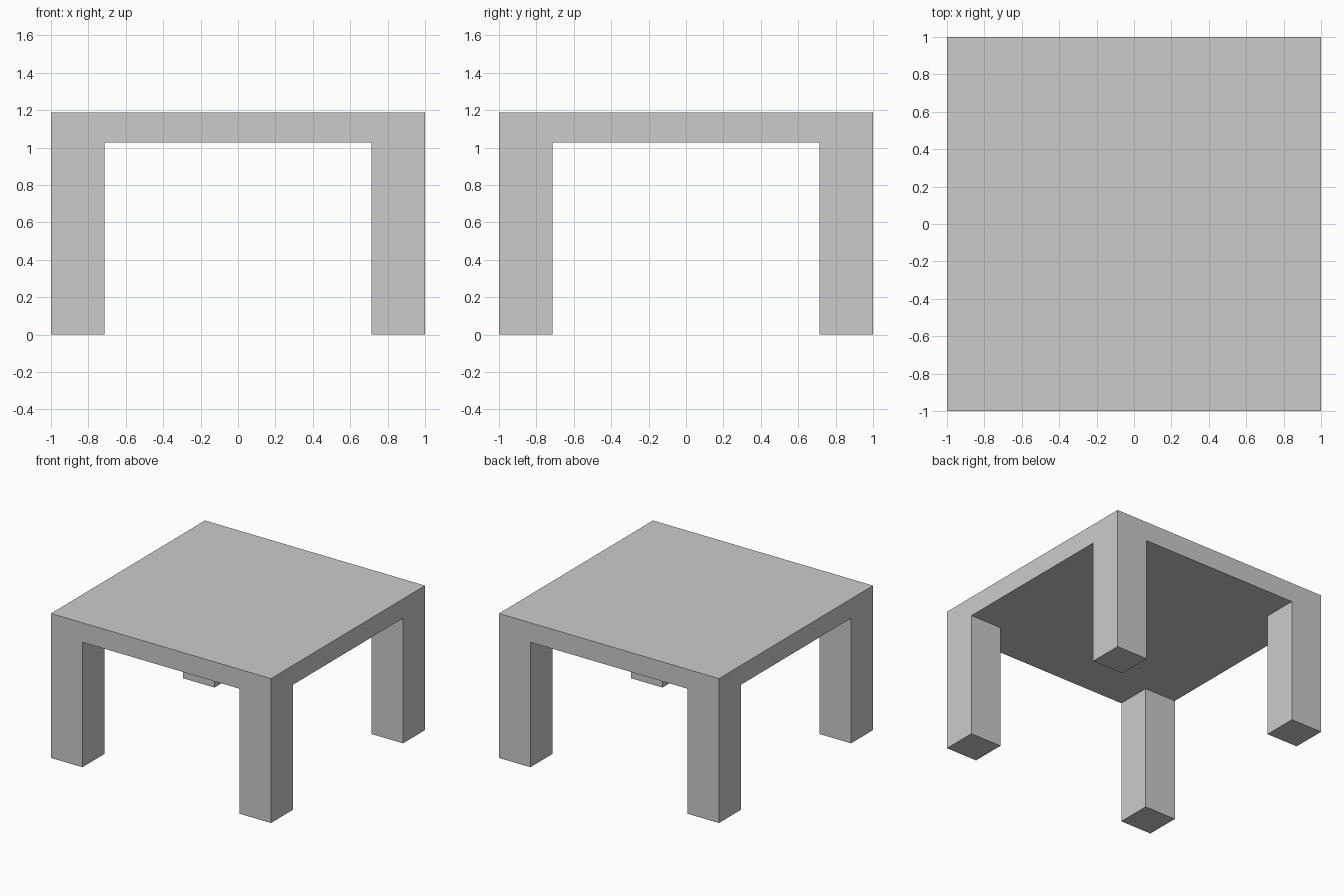
import bpy, bmesh
from mathutils import Matrix, Vector

if "Cube" in bpy.data.objects:
    bpy.data.objects.remove(bpy.data.objects["Cube"])

HALF = 1.0        # half width of the top
INNER = 0.714     # inner side of the legs
UNDER = 1.027     # underside of the top
TOP = 1.187       # upper surface

bm = bmesh.new()

# Table top slab
bmesh.ops.create_cube(bm, size=1, matrix=Matrix.Translation((0, 0, (TOP + UNDER) / 2))
                      @ Matrix.Diagonal((2 * HALF, 2 * HALF, TOP - UNDER, 1)))

# Cut lines that mark out the four leg corners
for axis in (Vector((1, 0, 0)), Vector((0, 1, 0))):
    for side in (-INNER, INNER):
        bmesh.ops.bisect_plane(bm, geom=bm.verts[:] + bm.edges[:] + bm.faces[:],
                               plane_co=axis * side, plane_no=axis)

# Legs pulled down from the corner faces of the underside
bm.normal_update()
corners = []
for f in bm.faces:
    c = f.calc_center_median()
    if f.normal.z < -0.9 and abs(c.x) > INNER and abs(c.y) > INNER:
        corners.append(f)
legs = bmesh.ops.extrude_discrete_faces(bm, faces=corners)["faces"]
for f in legs:
    for v in f.verts:
        v.co.z = 0

# Merge the coplanar faces into clean flat sides
bmesh.ops.dissolve_limit(bm, angle_limit=0.01, verts=bm.verts[:], edges=bm.edges[:])
bmesh.ops.recalc_face_normals(bm, faces=bm.faces[:])

mesh = bpy.data.meshes.new("table")
bm.to_mesh(mesh)
bm.free()
bpy.context.collection.objects.link(bpy.data.objects.new("table", mesh))
